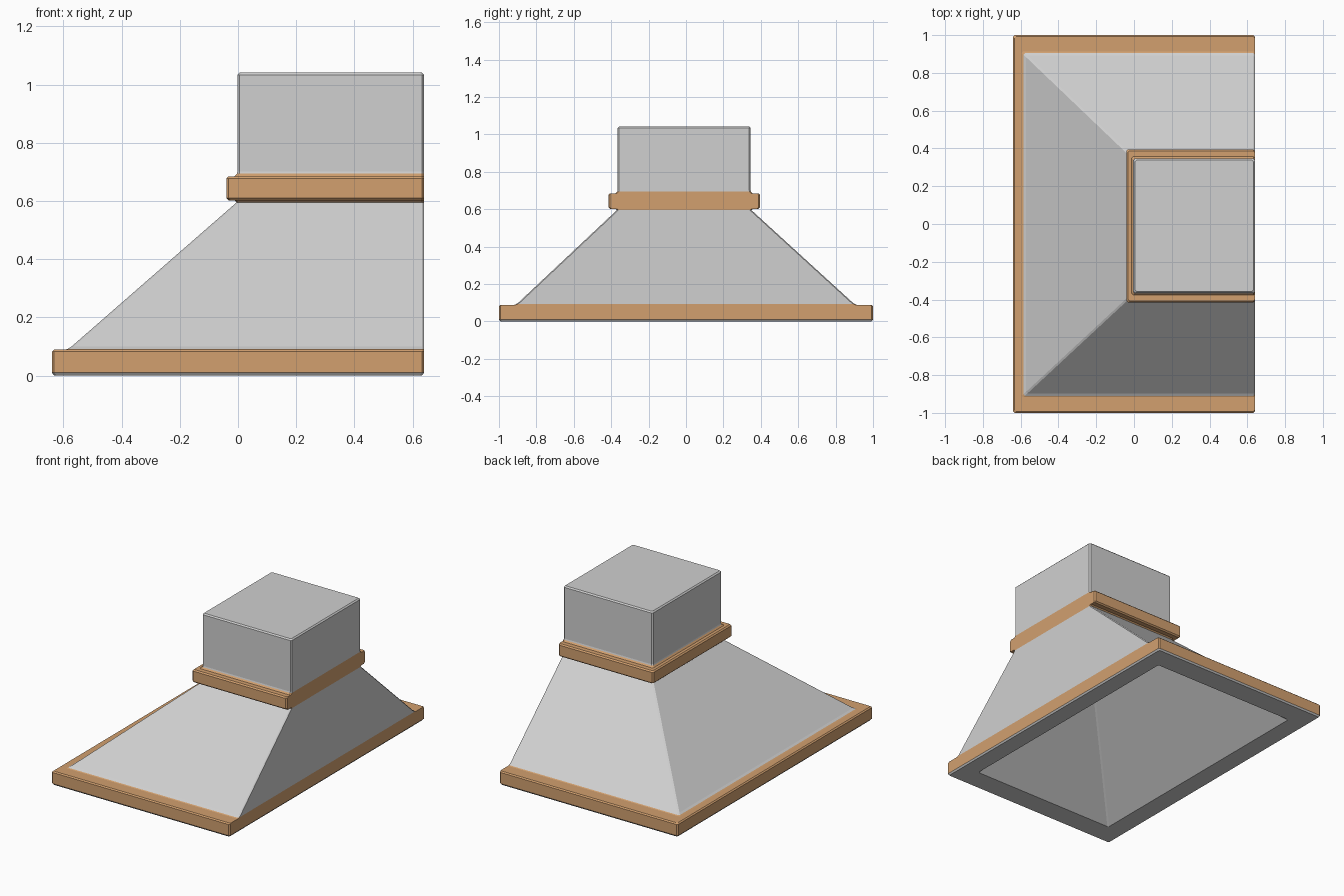
import bpy
import bmesh

cube = bpy.data.objects.get("Cube")
if cube:
    bpy.data.objects.remove(cube, do_unlink=True)

WALL = 0.64      # flat side that sits against the wall
C = 0.008        # small chamfer on all edges


def material(name, rgb):
    m = bpy.data.materials.new(name)
    m.use_nodes = True
    col = (*rgb, 1.0)
    m.diffuse_color = col
    m.node_tree.nodes["Principled BSDF"].inputs["Base Color"].default_value = col
    return m


steel = material("brushed grey", (0.63, 0.63, 0.63))
wood = material("light wood", (0.645, 0.352, 0.159))


def ring(bm, z, x0, x1, y0, y1, c=C):
    """Rectangle with chamfered corners, counterclockwise from above."""
    pts = [(x0 + c, y0), (x1 - c, y0), (x1, y0 + c), (x1, y1 - c),
           (x1 - c, y1), (x0 + c, y1), (x0, y1 - c), (x0, y0 + c)]
    return [bm.verts.new((x, y, z)) for x, y in pts]


def loft(name, levels, mat, cap_start=False, cap_end=False):
    """Skin rectangles (z, x0, x1, y0, y1) in order, outward facing."""
    bm = bmesh.new()
    rings = [ring(bm, *lv) for lv in levels]
    for a, b in zip(rings, rings[1:]):
        for i in range(8):
            j = (i + 1) % 8
            bm.faces.new((a[i], a[j], b[j], b[i]))
    if cap_start:
        bm.faces.new(rings[0][::-1])
    if cap_end:
        bm.faces.new(rings[-1])
    bmesh.ops.dissolve_degenerate(bm, dist=1e-5, edges=bm.edges[:])
    me = bpy.data.meshes.new(name)
    bm.to_mesh(me)
    bm.free()
    me.materials.append(mat)
    ob = bpy.data.objects.new(name, me)
    bpy.context.collection.objects.link(ob)
    return ob


# Sections shared by neighbouring parts
base_edge = (0.01, -0.64, WALL, -1.0, 1.0)
canopy_foot = (0.092, -0.585, WALL, -0.91, 0.905)
canopy_top = (0.595, -0.005, WALL, -0.37, 0.35)
chimney_foot = (0.694, -0.004, WALL, -0.368, 0.348)

# Hollow inside, running down to the underside of the rim
loft("inner_lining", [
    (0.90, 0.12, 0.52, -0.25, 0.23),
    (0.56, 0.12, 0.52, -0.25, 0.23),
    (0.0, -0.51, 0.52, -0.85, 0.85),
], steel, cap_start=True)
loft("rim_underside", [
    (0.0, -0.51, 0.52, -0.85, 0.85),
    (0.0, -0.632, WALL - C, -0.992, 0.992),
    base_edge,
], steel)

# Wooden rim around the base
loft("base_rim", [
    base_edge,
    (0.082, -0.64, WALL, -1.0, 1.0),
    (0.089, -0.632, WALL, -0.992, 0.992),
    (0.089, -0.595, WALL, -0.917, 0.912),
    canopy_foot,
], wood)

# Sloping canopy
loft("canopy", [
    canopy_foot,
    (0.100, -0.572, WALL, -0.897, 0.892),
    canopy_top,
], steel)

# Wooden collar between canopy and chimney
loft("collar", [
    canopy_top,
    (0.602, -0.012, WALL, -0.377, 0.357),
    (0.602, -0.032, WALL, -0.407, 0.387),
    (0.610, -0.040, WALL, -0.415, 0.395),
    (0.677, -0.040, WALL, -0.415, 0.395),
    (0.685, -0.032, WALL, -0.407, 0.387),
    (0.685, -0.012, WALL, -0.377, 0.357),
    chimney_foot,
], wood)

# Box chimney
loft("chimney", [
    chimney_foot,
    (0.702, -0.002, WALL, -0.366, 0.346),
    (1.034, -0.002, WALL, -0.366, 0.346),
    (1.042, 0.006, WALL - C, -0.358, 0.338),
], steel, cap_end=True)
